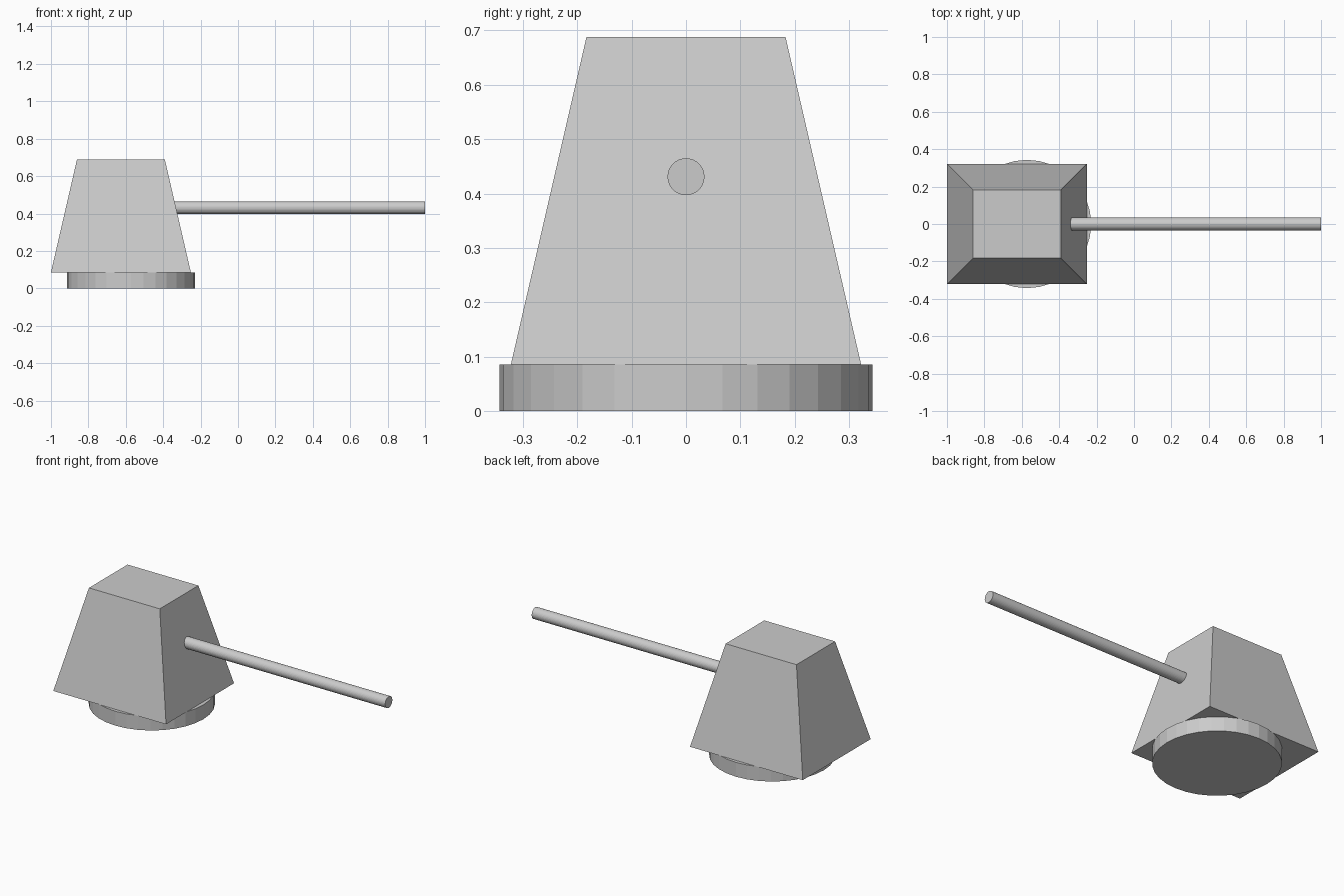
import bpy, bmesh
from math import pi

if "Cube" in bpy.data.objects:
    bpy.data.objects.remove(bpy.data.objects["Cube"])


def cylinder(name, radius, length, location, rotation=(0, 0, 0)):
    bpy.ops.mesh.primitive_cylinder_add(vertices=32, radius=radius, depth=length,
                                        location=location, rotation=rotation)
    bpy.context.object.name = name


def tapered_box(name, x_bottom, y_bottom, x_top, y_top, z0, z1):
    bm = bmesh.new()
    bmesh.ops.create_cube(bm, size=2)
    for v in bm.verts:
        (xa, xb), hy, z = (x_top, y_top, z1) if v.co.z > 0 else (x_bottom, y_bottom, z0)
        v.co = (xb if v.co.x > 0 else xa, hy if v.co.y > 0 else -hy, z)
    mesh = bpy.data.meshes.new(name)
    bm.to_mesh(mesh)
    bm.free()
    bpy.context.collection.objects.link(bpy.data.objects.new(name, mesh))


# Round turntable under the housing
cylinder("turntable", 0.343, 0.086, (-0.572, 0, 0.043))

# Housing with sloping walls
tapered_box("turret_housing", (-1.0, -0.252), 0.322, (-0.861, -0.391), 0.183, 0.086, 0.688)

# Long barrel, its rear end set into the sloping front wall
rear, muzzle = -0.36, 1.0
cylinder("barrel", 0.034, muzzle - rear, ((rear + muzzle) / 2, 0, 0.431), (0, pi / 2, 0))
